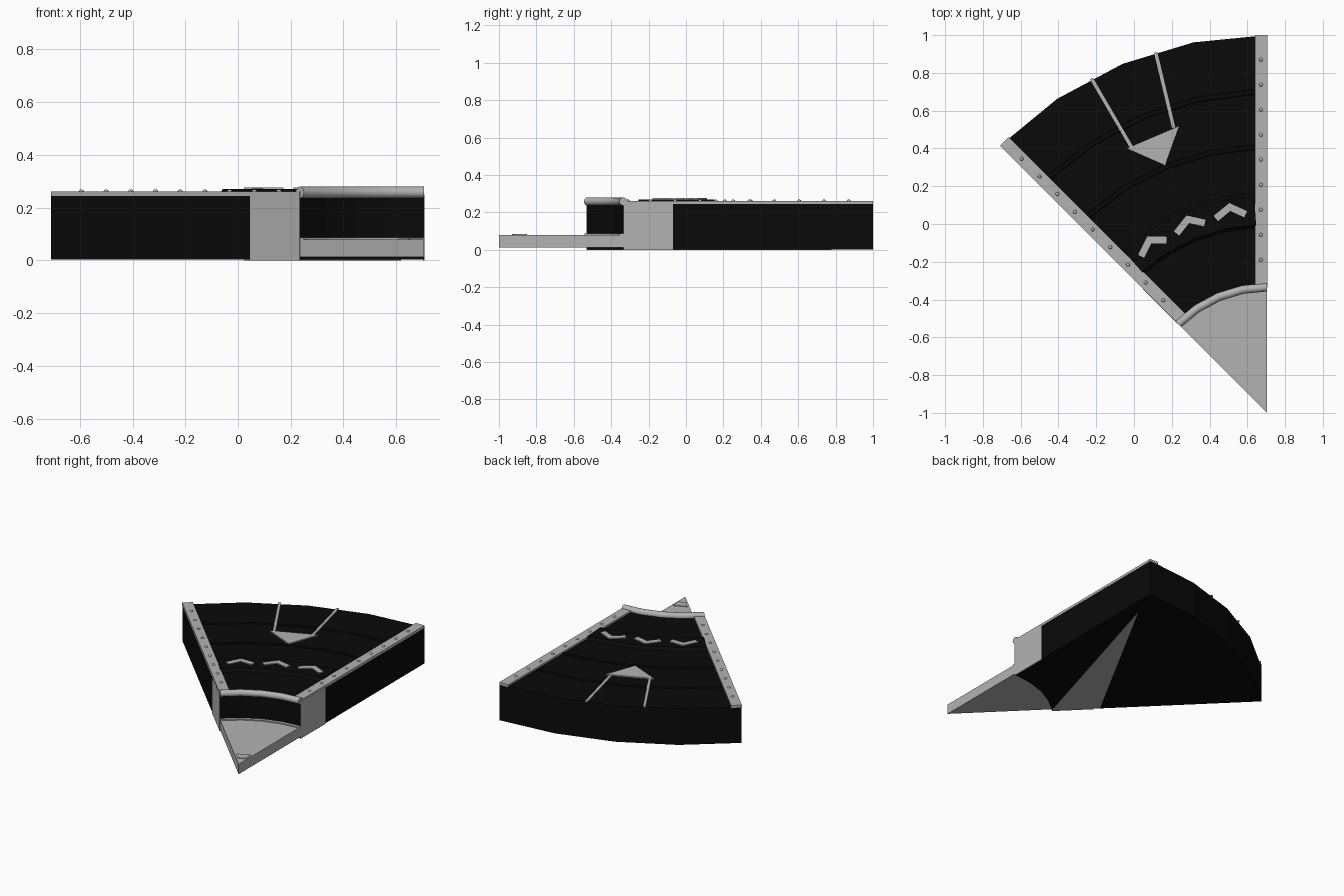
import bpy, bmesh, math
from mathutils import Vector, Matrix

old = bpy.data.objects.get("Cube")
if old:
    bpy.data.objects.remove(old)

APEX = Vector((0.705, -1.0))
INNER, OUTER = 0.665, 2.0
SEGMENTS = 4


def make_material(name, value):
    mat = bpy.data.materials.new(name)
    mat.use_nodes = True
    colour = (value, value, value, 1)
    mat.diffuse_color = colour
    bsdf = mat.node_tree.nodes["Principled BSDF"]
    bsdf.inputs["Base Color"].default_value = colour
    bsdf.inputs["Roughness"].default_value = 0.8
    return mat


BLACK = make_material("black", 0.003)
GREY = make_material("light grey", 0.45)


def finish(bm, name, mat, smooth=False):
    bmesh.ops.recalc_face_normals(bm, faces=bm.faces)
    mesh = bpy.data.meshes.new(name)
    bm.to_mesh(mesh)
    bm.free()
    mesh.materials.append(mat)
    for face in mesh.polygons:
        face.use_smooth = smooth
    obj = bpy.data.objects.new(name, mesh)
    bpy.context.collection.objects.link(obj)
    return obj


def polar(r, degrees):
    a = math.radians(degrees)
    return APEX + r * Vector((math.cos(a), math.sin(a)))


def along_edge(side, r, inset):
    """Point on a straight edge of the wedge, moved inward by inset."""
    if side == "left":
        return APEX + Vector((-inset, r))
    h = math.sqrt(0.5)
    return APEX + Vector(((inset - r) * h, (r + inset) * h))


def prism(name, outline, z0, z1, mat):
    bm = bmesh.new()
    low = [bm.verts.new((p[0], p[1], z0)) for p in outline]
    high = [bm.verts.new((p[0], p[1], z1)) for p in outline]
    bm.faces.new(low)
    bm.faces.new(high)
    for i in range(len(low)):
        j = (i + 1) % len(low)
        bm.faces.new((low[i], low[j], high[j], high[i]))
    return finish(bm, name, mat)


def sweep(name, profile, mat, start=90, end=135, smooth=False):
    """Sweep a closed (radius, height) profile around the apex."""
    bm = bmesh.new()
    rings = []
    for k in range(SEGMENTS + 1):
        angle = start + (end - start) * k / SEGMENTS
        rings.append([bm.verts.new((*polar(r, angle), z)) for r, z in profile])
    for a, b in zip(rings, rings[1:]):
        for i in range(len(profile)):
            j = (i + 1) % len(profile)
            bm.faces.new((a[i], a[j], b[j], b[i]))
    bm.faces.new(rings[0])
    bm.faces.new(rings[-1])
    obj = finish(bm, name, mat)
    if smooth:
        bpy.context.view_layer.objects.active = obj
        obj.select_set(True)
        bpy.ops.object.shade_smooth_by_angle(angle=math.radians(50))
        obj.select_set(False)
    return obj


def stroke(name, points, width, z0, z1, mat):
    """Flat mitred band along a path."""
    pts = [Vector(p) for p in points]
    normals = []
    for a, b in zip(pts, pts[1:]):
        d = (b - a).normalized()
        normals.append(Vector((-d.y, d.x)))
    miters = [normals[0]]
    for a, b in zip(normals, normals[1:]):
        miters.append((a + b) / (1 + a.dot(b)))
    miters.append(normals[-1])
    one = [p + m * width / 2 for p, m in zip(pts, miters)]
    two = [p - m * width / 2 for p, m in zip(pts, miters)]
    return prism(name, one + two[::-1], z0, z1, mat)


# Main body
sweep("wedge_body", [(INNER, 0.003), (INNER, 0.25), (OUTER, 0.25), (OUTER, 0.003)], BLACK)

# Raised bands across the deck
sweep("deck_ridge", [(0.98, 0.245), (1.0, 0.27), (1.15, 0.27), (1.17, 0.245)],
      BLACK, 93.4, 131.6)
for number, r in enumerate((1.41, 1.7)):
    sweep(f"deck_seam_{number + 1}",
          [(r - 0.02, 0.245), (r - 0.01, 0.254), (r + 0.01, 0.254), (r + 0.02, 0.245)],
          BLACK, 92.5, 132.5)

# Edge trims, side panels and rivets, the same on both straight edges
for side in ("left", "right"):
    def strip(r0, r1, w0, w1):
        return [along_edge(side, *c) for c in ((r0, w0), (r1, w0), (r1, w1), (r0, w1))]

    prism(f"{side}_edge_trim", strip(INNER, OUTER, -0.001, 0.065), 0.245, 0.262, GREY)
    prism(f"{side}_side_panel", strip(INNER, 0.93, -0.002, 0.004), 0, 0.25, GREY)
    bm = bmesh.new()
    for i in range(9):
        p = along_edge(side, 1.87 - 0.1325 * i, 0.033)
        place = Matrix.Translation((*p, 0.262)) @ Matrix.Diagonal((1, 1, 0.7, 1))
        bmesh.ops.create_uvsphere(bm, u_segments=10, v_segments=6, radius=0.01, matrix=place)
    finish(bm, f"{side}_rivets", GREY, True)

# Rounded bumper along the inner edge
bumper = []
for k in range(12):
    a = math.tau * k / 12
    bumper.append((INNER + 0.022 * math.cos(a), 0.258 + 0.022 * math.sin(a)))
sweep("inner_bumper", bumper, GREY, smooth=True)

# Low step at the point of the wedge
arc = [polar(INNER, 90 + 45 * k / SEGMENTS) for k in range(SEGMENTS + 1)]
prism("front_step", [APEX] + arc, 0.012, 0.08, GREY)
sweep("front_step_lip", [(0.645, 0.078), (0.645, 0.087), (INNER, 0.087), (INNER, 0.078)], GREY)
prism("front_step_tab", [polar(r, a) for r, a in ((0.09, 95), (0.15, 95), (0.15, 130), (0.09, 130))],
      0.078, 0.084, GREY)

# Marker triangle with two lines to the outer edge
prism("marker_triangle", [(-0.04, 0.4), (0.165, 0.31), (0.24, 0.52)], 0.25, 0.258, GREY)
stroke("marker_line_right", [(-0.015, 0.41), (-0.225, 0.77)], 0.018, 0.249, 0.257, GREY)
stroke("marker_line_left", [(0.21, 0.51), (0.115, 0.908)], 0.018, 0.249, 0.257, GREY)

# Three bent marks on the ridge, turned about the apex
for number, turn in enumerate((12, 0, -12)):
    rot = Matrix.Rotation(math.radians(turn), 2)
    path = [APEX + rot @ (Vector(p) - APEX)
            for p in ((0.225, -0.05), (0.285, 0.025), (0.375, 0.005))]
    stroke(f"bent_mark_{number + 1}", path, 0.036, 0.268, 0.276, GREY)

# Grey patch under the body
prism("underside_patch", [along_edge("right", INNER, 0.005), along_edge("right", 0.97, 0.005),
                          (0.618, 0.778)], 0, 0.006, GREY)
